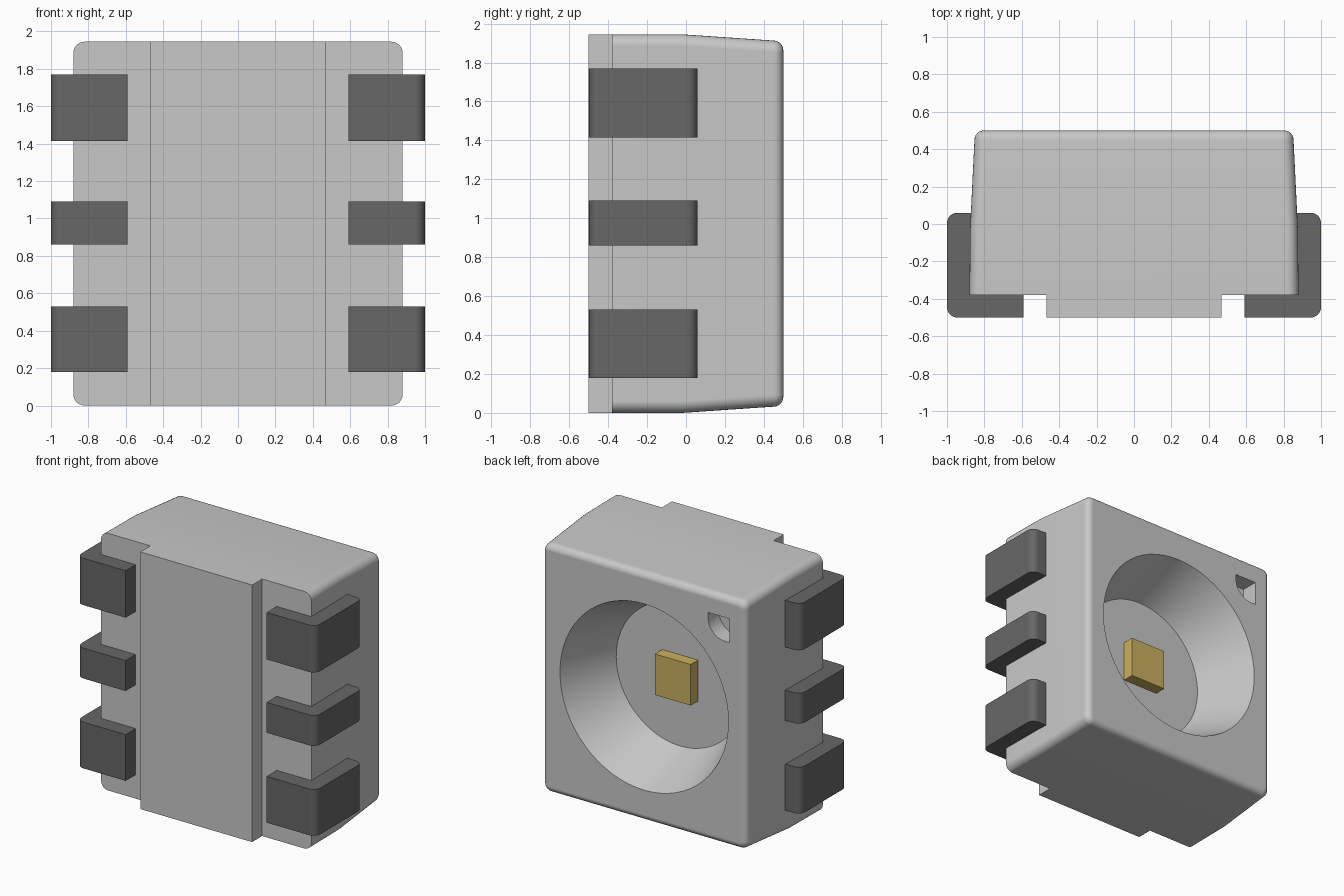
import bpy, bmesh, math
from mathutils import Vector

if "Cube" in bpy.data.objects:
    bpy.data.objects.remove(bpy.data.objects["Cube"], do_unlink=True)

H = 1.945           # overall height
MID = H / 2


def material(name, rgb):
    m = bpy.data.materials.new(name)
    m.use_nodes = True
    m.diffuse_color = (*rgb, 1)
    m.node_tree.nodes["Principled BSDF"].inputs["Base Color"].default_value = (*rgb, 1)
    return m


GREY = material("light grey plastic", (0.58, 0.58, 0.58))
DARK = material("dark grey metal", (0.135, 0.135, 0.135))
GOLD = material("gold", (0.59, 0.44, 0.11))


def loft(name, rings, mat):
    """Skin a list of equal-length point rings and cap both ends."""
    bm = bmesh.new()
    vs = [[bm.verts.new(p) for p in ring] for ring in rings]
    n = len(vs[0])
    for a, b in zip(vs, vs[1:]):
        for i in range(n):
            j = (i + 1) % n
            bm.faces.new((a[i], a[j], b[j], b[i]))
    bm.faces.new(vs[0])
    bm.faces.new(vs[-1])
    bmesh.ops.recalc_face_normals(bm, faces=bm.faces)
    me = bpy.data.meshes.new(name)
    bm.to_mesh(me)
    bm.free()
    me.materials.append(mat)
    ob = bpy.data.objects.new(name, me)
    bpy.context.collection.objects.link(ob)
    return ob


def arc(cx, cy, r, a0, a1, steps):
    """2D points along an arc, angles in degrees."""
    return [(cx + r * math.cos(t), cy + r * math.sin(t))
            for t in (math.radians(a0 + (a1 - a0) * i / steps) for i in range(steps + 1))]


def at_y(points, y):
    return [(x, y, z) for x, z in points]


def rounded_rect(hx, hz, r, y):
    pts = []
    for sx, sz, a in ((1, 1, 0), (-1, 1, 90), (-1, -1, 180), (1, -1, 270)):
        pts += arc(sx * (hx - r), MID + sz * (hz - r), r, a, a + 90, 6)
    return at_y(pts, y)


def box(name, x0, x1, y0, y1, z0, z1, mat):
    pts = [(x0, z0), (x1, z0), (x1, z1), (x0, z1)]
    return loft(name, [at_y(pts, y0), at_y(pts, y1)], mat)


def select_only(ob):
    bpy.ops.object.select_all(action="DESELECT")
    ob.select_set(True)
    bpy.context.view_layer.objects.active = ob


def smooth(ob):
    select_only(ob)
    bpy.ops.object.shade_smooth_by_angle(angle=math.radians(30))
    wn = ob.modifiers.new("weighted normals", "WEIGHTED_NORMAL")
    wn.keep_sharp = True


# Housing: straight near the front, tapered to the back, rounded back rim
rings = [rounded_rect(0.88, MID, 0.06, -0.38),
         rounded_rect(0.876, MID, 0.06, -0.02)]
for k in range(7):
    a = math.radians(15 * k)
    inset = 0.05 * (1 - math.cos(a))
    rings.append(rounded_rect(0.853 - inset, MID - 0.032 - inset, 0.06 - inset,
                              0.45 + 0.05 * math.sin(a)))
housing = loft("housing", rings, GREY)

# Conical reflector cup cut in the back
R0, R1, DEPTH, OVER = 0.705, 0.535, 0.43, 0.1
FLOOR = 0.5 - DEPTH
r_over = R0 + (R0 - R1) / DEPTH * OVER
cup = loft("cup_cutter",
           [at_y(arc(0, MID, r, 0, 354.375, 63), y)
            for r, y in ((R1, FLOOR), (r_over, 0.5 + OVER))], GREY)

# Small marker pocket in the upper corner, rounded towards the cup
nx, nz, s = -0.625, 1.665, 0.09
pocket_shape = [(nx - s, nz - s), (nx - s, nz + s), (nx + s, nz + s)]
pocket_shape += arc(nx + s - 0.14, nz - s + 0.14, 0.14, 0, -90, 8)
pocket = loft("pocket_cutter", [at_y(pocket_shape, 0.37), at_y(pocket_shape, 0.6)], GREY)

for cutter in (cup, pocket):
    mod = housing.modifiers.new("cut", "BOOLEAN")
    mod.operation = "DIFFERENCE"
    mod.solver = "EXACT"
    mod.object = cutter
    select_only(housing)
    bpy.ops.object.modifier_apply(modifier=mod.name)
    bpy.data.objects.remove(cutter, do_unlink=True)
smooth(housing)

# Raised strip down the front
box("front_strip", -0.468, 0.468, -0.5, -0.38, 0, H, GREY)

# Chip on the cup floor
box("chip", -0.15, 0.15, FLOOR - 0.01, FLOOR + 0.088, MID - 0.155, MID + 0.155, GOLD)

# Bent leads: L-shaped outline in plan, extruded upwards, on both sides
lead_outline = [(0.59, -0.5)]
lead_outline += arc(0.945, -0.445, 0.055, -90, 0, 6)
lead_outline += arc(0.945, 0.005, 0.055, 0, 90, 6)
lead_outline += [(0.87, 0.06), (0.87, -0.38), (0.59, -0.38)]
for side, sx in (("left", 1), ("right", -1)):
    for level, z0, z1 in (("lower", 0.18, 0.53), ("middle", 0.86, 1.09), ("upper", 1.415, 1.77)):
        smooth(loft(f"{side}_{level}_lead",
                    [[(sx * x, y, z) for x, y in lead_outline] for z in (z0, z1)], DARK))
